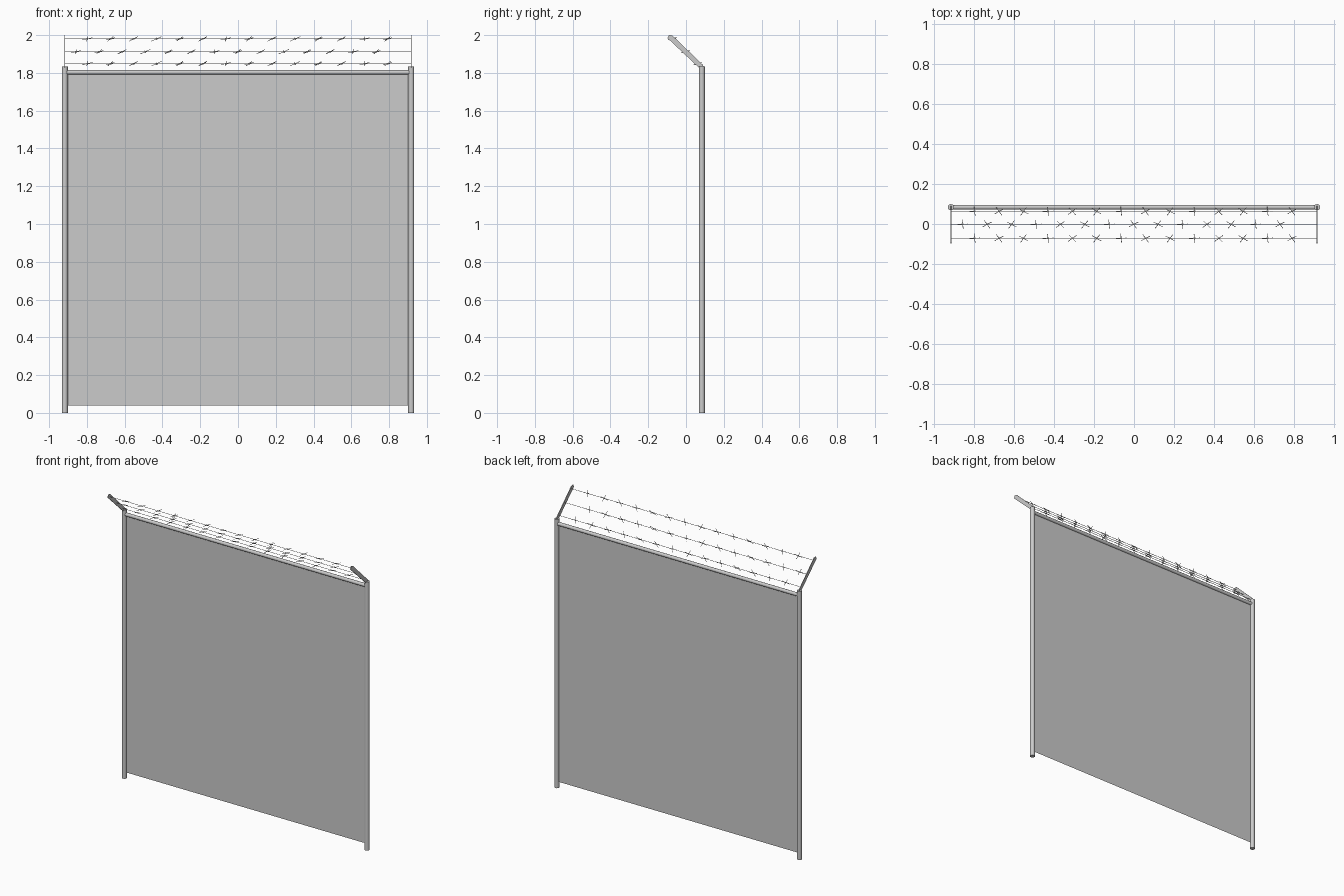
import bpy, bmesh, math
from mathutils import Vector

if "Cube" in bpy.data.objects:
    bpy.data.objects.remove(bpy.data.objects["Cube"])

POST_X, POST_Y = 0.917, 0.084


def add_rod(bm, a, b, r, sides):
    # capped cylinder between two points
    a, b = Vector(a), Vector(b)
    d = b - a
    mat = d.to_track_quat('Z', 'Y').to_matrix().to_4x4()
    mat.translation = (a + b) / 2
    bmesh.ops.create_cone(bm, cap_ends=True, segments=sides, radius1=r,
                          radius2=r, depth=d.length, matrix=mat)


def finish(bm, name, smooth=False):
    me = bpy.data.meshes.new(name)
    bm.to_mesh(me)
    bm.free()
    ob = bpy.data.objects.new(name, me)
    bpy.context.collection.objects.link(ob)
    if smooth:
        bpy.ops.object.select_all(action='DESELECT')
        ob.select_set(True)
        bpy.context.view_layer.objects.active = ob
        bpy.ops.object.shade_smooth_by_angle(angle=math.radians(40))
    return ob


for side, s in (("left", -1), ("right", 1)):
    # upright post
    bm = bmesh.new()
    add_rod(bm, (s * POST_X, POST_Y, 0), (s * POST_X, POST_Y, 1.835), 0.016, 12)
    finish(bm, side + "_post", True)

    # flat slanted arm that carries the barbed wire
    bm = bmesh.new()
    profile = [(0.094, 1.822), (0.074, 1.822), (-0.098, 1.984),
               (-0.090, 2.0), (-0.072, 1.998), (0.090, 1.842)]
    verts = [bm.verts.new((s * POST_X - 0.002, y, z)) for y, z in profile]
    face = bm.faces.new(verts)
    ext = bmesh.ops.extrude_face_region(bm, geom=[face])
    bmesh.ops.translate(bm, vec=(0.004, 0, 0),
                        verts=[v for v in ext["geom"] if isinstance(v, bmesh.types.BMVert)])
    bmesh.ops.recalc_face_normals(bm, faces=bm.faces)
    finish(bm, side + "_arm")

# top rail
bm = bmesh.new()
add_rod(bm, (-POST_X, POST_Y, 1.803), (POST_X, POST_Y, 1.803), 0.012, 12)
finish(bm, "top_rail", True)

# mesh panel, a single sheet
bm = bmesh.new()
bm.faces.new([bm.verts.new((x, POST_Y, z)) for x, z in
              ((-POST_X, 0.04), (POST_X, 0.04), (POST_X, 1.803), (-POST_X, 1.803))])
finish(bm, "fence_panel")

# three barbed wires with crossed barbs
wires = [("lower", 0.063, 1.849, -0.798), ("middle", -0.002, 1.912, -0.858),
         ("upper", -0.072, 1.980, -0.798)]
for name, y, z, x0 in wires:
    bm = bmesh.new()
    add_rod(bm, (-POST_X, y, z), (POST_X, y, z), 0.0015, 6)
    for i in range(14):
        c = Vector((x0 + i * 0.1223, y, z))
        a = math.radians((5, 32, 58, 95, 40, 55)[i % 6])
        for k, lift in ((0, 0.006), (1, -0.012)):
            t = a + k * math.pi / 2
            d = Vector((math.cos(t) * 0.027, math.sin(t) * 0.023, lift))
            add_rod(bm, c - d, c + d, 0.0015, 5)
        # small wrap around the wire
        add_rod(bm, c - Vector((0.005, 0, 0)), c + Vector((0.005, 0, 0)), 0.004, 6)
    finish(bm, name + "_barbed_wire", True)
